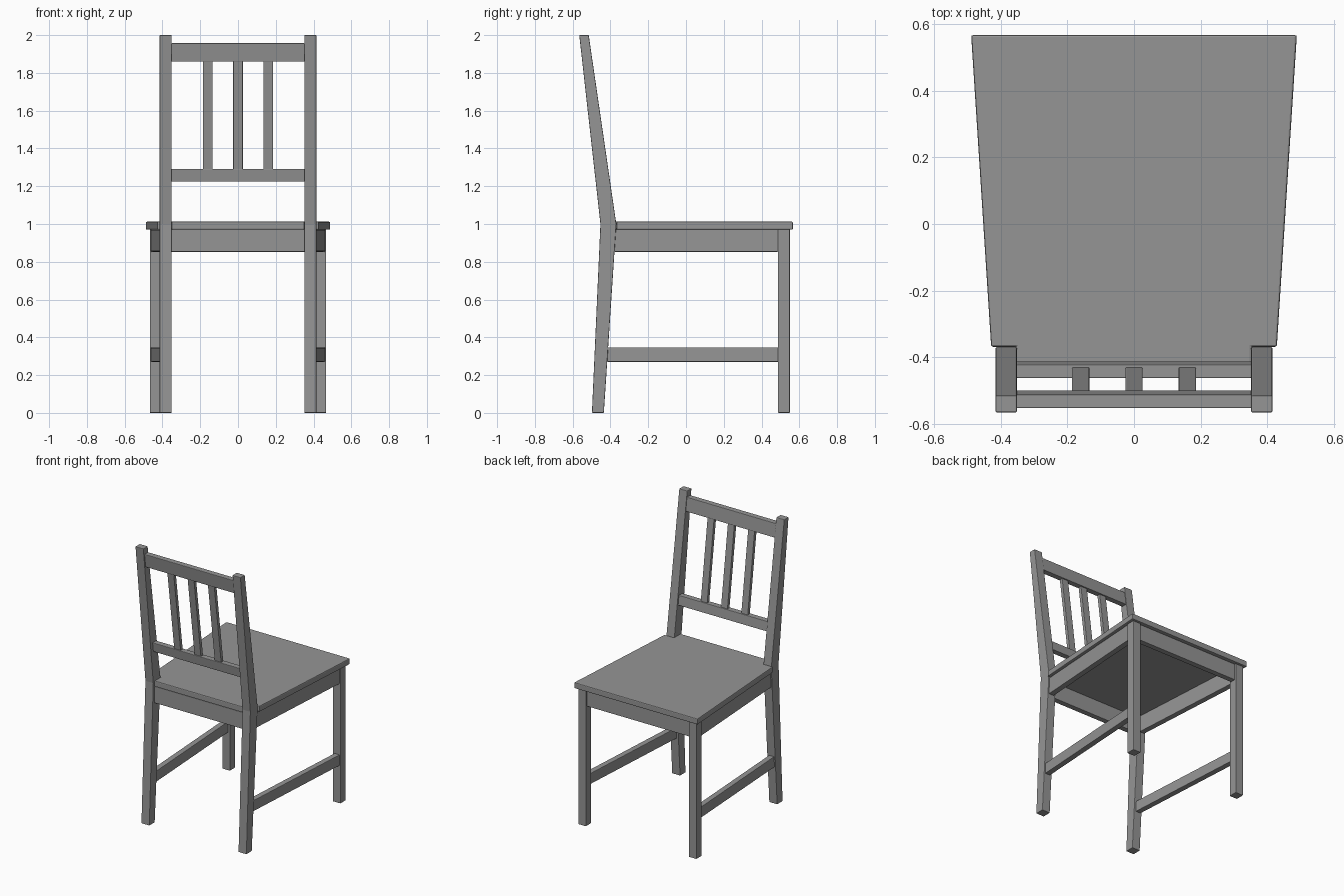
import bpy, bmesh
from mathutils import Vector

if "Cube" in bpy.data.objects:
    bpy.data.objects.remove(bpy.data.objects["Cube"])

# Dark grey finish shared by every part
grey = bpy.data.materials.new("dark_grey")
grey.diffuse_color = (0.3, 0.3, 0.3, 1)
grey.use_nodes = True
grey.node_tree.nodes["Principled BSDF"].inputs["Base Color"].default_value = grey.diffuse_color


def prism(name, profile, axis, lo, hi, bevel=0.004, mirror=False):
    """Extrude a 2D profile along an axis: 'x' uses (y, z) points, 'z' uses (x, y)."""
    bm = bmesh.new()
    if axis == 'x':
        verts = [bm.verts.new((lo, a, b)) for a, b in profile]
        shift = Vector((hi - lo, 0, 0))
    else:
        verts = [bm.verts.new((a, b, lo)) for a, b in profile]
        shift = Vector((0, 0, hi - lo))
    face = bm.faces.new(verts)
    ext = bmesh.ops.extrude_face_region(bm, geom=[face], use_keep_orig=True)
    bmesh.ops.translate(bm, vec=shift,
                        verts=[g for g in ext["geom"] if isinstance(g, bmesh.types.BMVert)])
    bmesh.ops.recalc_face_normals(bm, faces=bm.faces)
    mesh = bpy.data.meshes.new(name)
    bm.to_mesh(mesh)
    bm.free()
    mesh.materials.append(grey)
    ob = bpy.data.objects.new(name, mesh)
    bpy.context.collection.objects.link(ob)
    bev = ob.modifiers.new("Bevel", 'BEVEL')
    bev.width, bev.segments = bevel, 2
    bev.limit_method, bev.angle_limit = 'ANGLE', 0.6
    if mirror:
        mir = ob.modifiers.new("Mirror", 'MIRROR')
        mir.use_mirror_merge = False
    return ob


def rect(a0, a1, b0, b1):
    return [(a0, b0), (a1, b0), (a1, b1), (a0, b1)]


def leaning(z0, z1, inset, depth):
    """Side profile (y, z) of a board lying along the reclined backrest."""
    def front(z):
        return -0.412 - 0.136 * (z - 1.225) - inset
    return [(front(z0), z0), (front(z1), z1),
            (front(z1) - depth, z1), (front(z0) - depth, z0)]


# Seat: tapered board notched around the back posts
half = [(0.488, 0.566), (0.428, -0.368), (0.352, -0.368), (0.352, -0.44)]
prism("seat", half + [(-x, y) for x, y in reversed(half)], 'z', 0.97, 1.012, 0.006)

# Legs: back legs carry on up as the backrest posts
prism("back_leg", [(-0.498, 0), (-0.435, 0), (-0.369, 1.0), (-0.515, 2.0),
                   (-0.565, 2.0), (-0.453, 1.0)], 'x', 0.351, 0.415, mirror=True)
prism("front_leg", rect(0.405, 0.467, 0.487, 0.55), 'z', 0, 0.972, mirror=True)

# Aprons under the seat
prism("front_apron", rect(0.5, 0.54, 0.853, 0.972), 'x', -0.407, 0.407)
prism("back_apron", rect(-0.44, -0.4, 0.853, 0.972), 'x', -0.353, 0.353)

# Side aprons and stretchers follow the taper of the seat
for name, back, z0, z1 in (("side_apron", -0.38, 0.853, 0.972),
                           ("side_stretcher", -0.418, 0.27, 0.347)):
    prism(name, [(0.406, back), (0.461, 0.489), (0.42, 0.489), (0.365, back)],
          'z', z0, z1, mirror=True)

# Backrest rails and slats
prism("top_rail", leaning(1.86, 1.957, 0, 0.041), 'x', -0.353, 0.353)
prism("lower_rail", leaning(1.224, 1.292, 0, 0.041), 'x', -0.353, 0.353)
for x in (-0.16, 0, 0.16):
    prism("back_slat", leaning(1.285, 1.868, 0.009, 0.025), 'x', x - 0.026, x + 0.026, 0.003)
